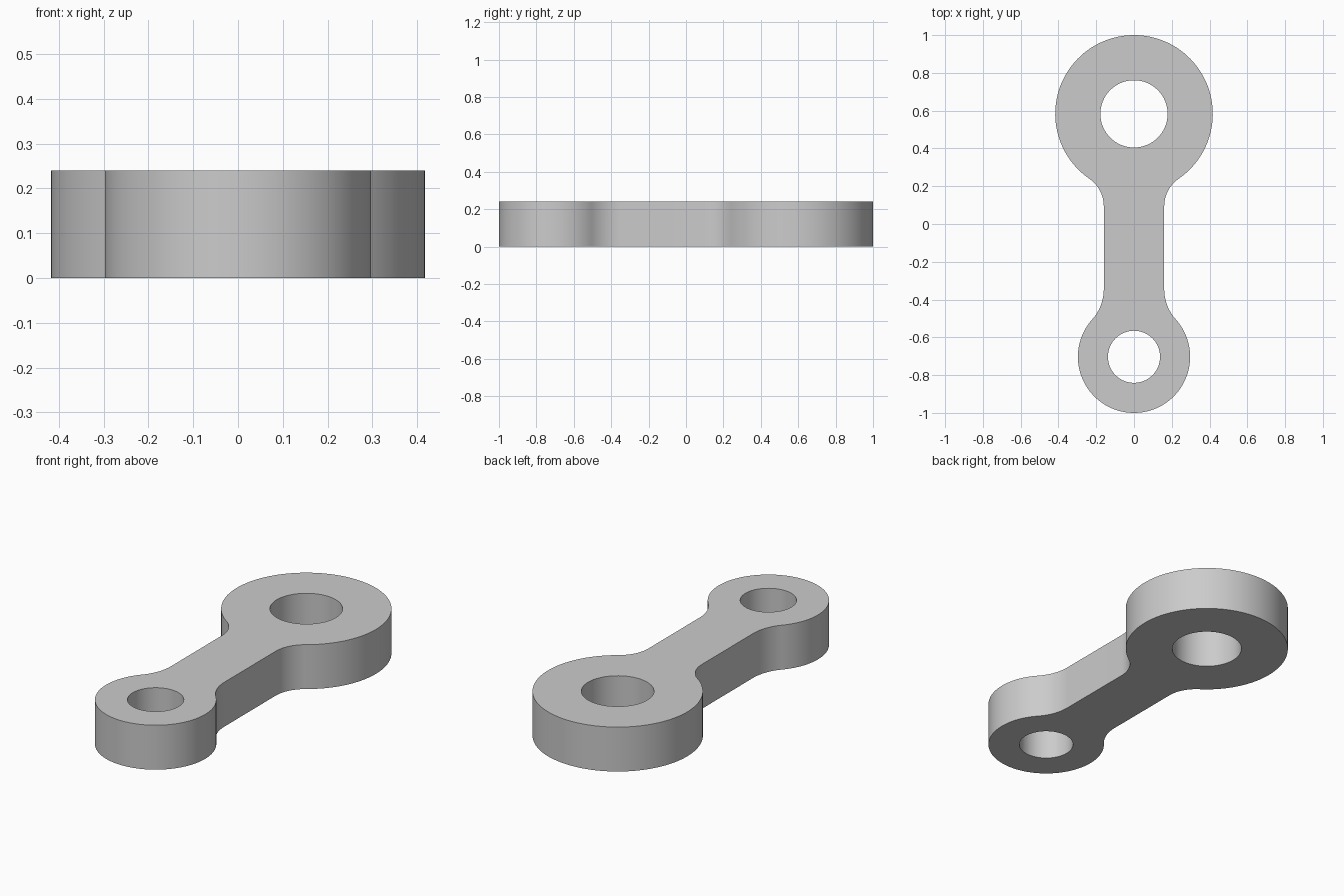
import bpy
import bmesh
from math import atan2, cos, sin, pi, sqrt

cube = bpy.data.objects.get("Cube")
if cube:
    bpy.data.objects.remove(cube)

THICKNESS = 0.24
HALF_WIDTH = 0.16
# Each end: centre y, outer radius, hole radius, fillet radius
BIG_END = (0.583, 0.417, 0.178, 0.178)
SMALL_END = (-0.703, 0.297, 0.138, 0.24)


def arc(cx, cy, radius, start, end, steps):
    return [(cx + radius * cos(start + (end - start) * i / steps),
             cy + radius * sin(start + (end - start) * i / steps))
            for i in range(steps + 1)]


def half_end(end, side):
    """Right half of one end, from the arm to the tip (side is +1 or -1 in y)."""
    cy, radius, _, fillet = end
    fx = HALF_WIDTH + fillet
    drop = sqrt((radius + fillet) ** 2 - fx ** 2)
    angle = atan2(drop, fx)
    blend = arc(fx, cy - side * drop, fillet, side * pi, side * (pi - angle), 16)
    rim = arc(0, cy, radius, -side * angle, side * pi / 2, 48)
    return blend + rim[1:]


def loop(bm, points):
    verts = [bm.verts.new((x, y, 0)) for x, y in points]
    return [bm.edges.new((a, b)) for a, b in zip(verts, verts[1:] + verts[:1])]


# Outline mirrored across the long axis, with the two bores
right = half_end(SMALL_END, -1)[::-1] + half_end(BIG_END, 1)
outline = right + [(-x, y) for x, y in right[-2:0:-1]]
bm = bmesh.new()
edges = loop(bm, outline)
for cy, _, hole, _ in (BIG_END, SMALL_END):
    edges += loop(bm, arc(0, cy, hole, 0, 2 * pi, 64)[:-1])

# Fill the plate and give it thickness
bmesh.ops.triangle_fill(bm, use_beauty=True, edges=edges)
solid = bmesh.ops.extrude_face_region(bm, geom=bm.faces[:], use_keep_orig=True)
top = [v for v in solid["geom"] if isinstance(v, bmesh.types.BMVert)]
bmesh.ops.translate(bm, verts=top, vec=(0, 0, THICKNESS))
bmesh.ops.recalc_face_normals(bm, faces=bm.faces[:])

mesh = bpy.data.meshes.new("link_arm")
bm.to_mesh(mesh)
bm.free()
link = bpy.data.objects.new("link_arm", mesh)
bpy.context.collection.objects.link(link)

# Plain grey metal
grey = bpy.data.materials.new("light_grey")
grey.use_nodes = True
colour = (0.6, 0.6, 0.6, 1)
grey.diffuse_color = colour
grey.node_tree.nodes["Principled BSDF"].inputs["Base Color"].default_value = colour
mesh.materials.append(grey)

bpy.context.view_layer.objects.active = link
link.select_set(True)
bpy.ops.object.shade_smooth_by_angle()
